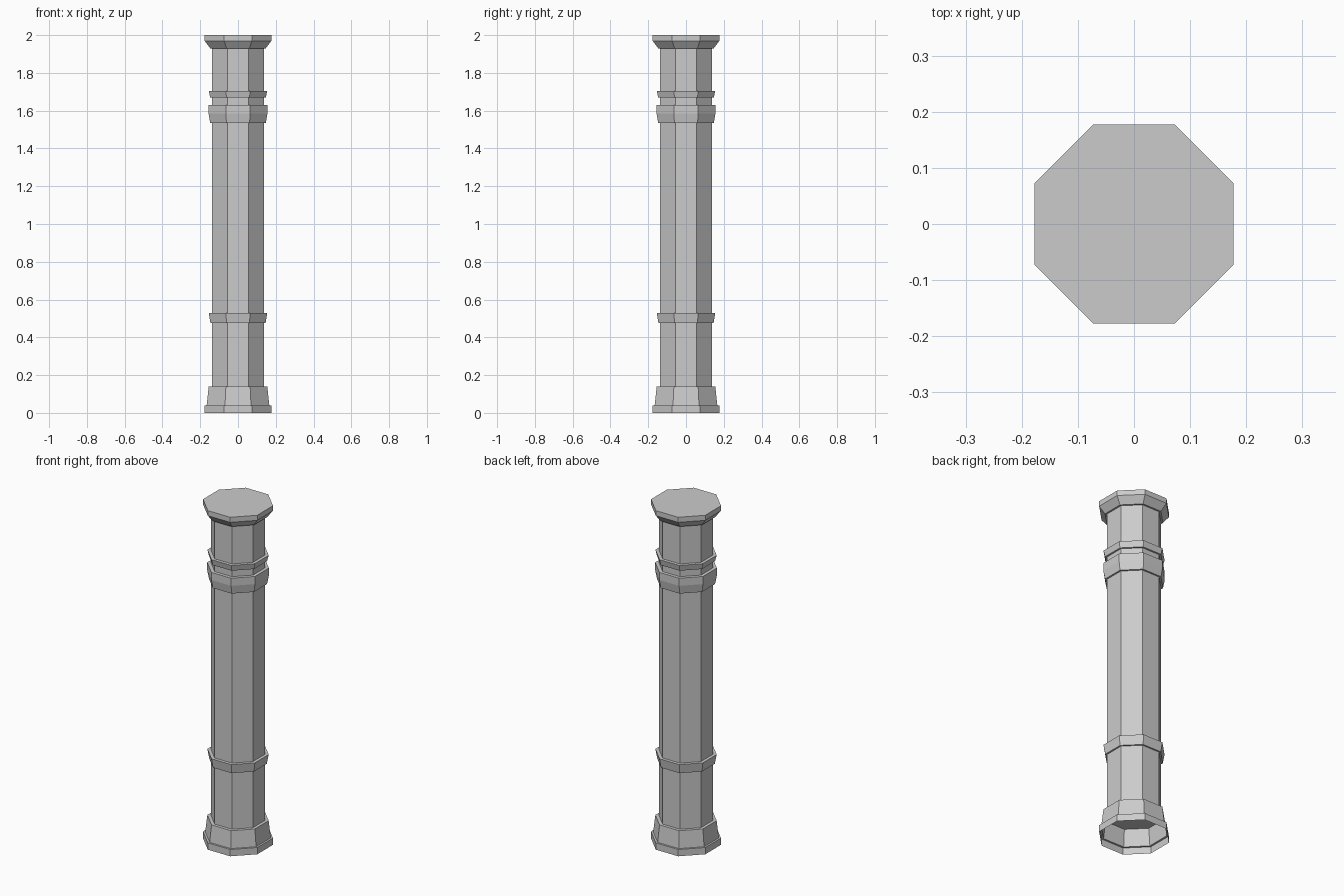
import bpy
import bmesh
import math

cube = bpy.data.objects.get("Cube")
if cube:
    bpy.data.objects.remove(cube, do_unlink=True)

stone = bpy.data.materials.new("grey_stone")
stone.use_nodes = True
colour = (0.6, 0.6, 0.6, 1)
stone.diffuse_color = colour
stone.node_tree.nodes["Principled BSDF"].inputs["Base Color"].default_value = colour

SIDES = 8


def octagon_part(name, profile, bottom=True, top=True):
    """Stack octagon rings from (half width, height) pairs, optionally capped."""
    bm = bmesh.new()
    rings = []
    for half_width, z in profile:
        r = half_width / math.cos(math.pi / SIDES)
        angles = [(i + 0.5) * 2 * math.pi / SIDES for i in range(SIDES)]
        rings.append([bm.verts.new((r * math.cos(a), r * math.sin(a), z)) for a in angles])
    for low, high in zip(rings, rings[1:]):
        for i in range(SIDES):
            j = (i + 1) % SIDES
            bm.faces.new((low[i], low[j], high[j], high[i]))
    if bottom:
        bm.faces.new(rings[0][::-1])
    if top:
        bm.faces.new(rings[-1])
    mesh = bpy.data.meshes.new(name)
    bm.to_mesh(mesh)
    bm.free()
    mesh.materials.append(stone)
    obj = bpy.data.objects.new(name, mesh)
    bpy.context.collection.objects.link(obj)
    return obj


# Hollow foot, open underneath
octagon_part("base", [(0.177, 0), (0.177, 0.04), (0.166, 0.04), (0.155, 0.14)], bottom=False)

# Plain shaft between foot and capital
octagon_part("shaft", [(0.137, 0.14), (0.137, 1.93)])

# Flared collars around the shaft
octagon_part("lower_collar", [(0.146, 0.475), (0.155, 0.53)])
octagon_part("neck_collar", [(0.147, 1.535), (0.156, 1.585), (0.156, 1.63)])
octagon_part("upper_collar", [(0.147, 1.67), (0.155, 1.705)])

# Capital
octagon_part("capital", [(0.147, 1.93), (0.177, 1.97), (0.177, 2.0)])
